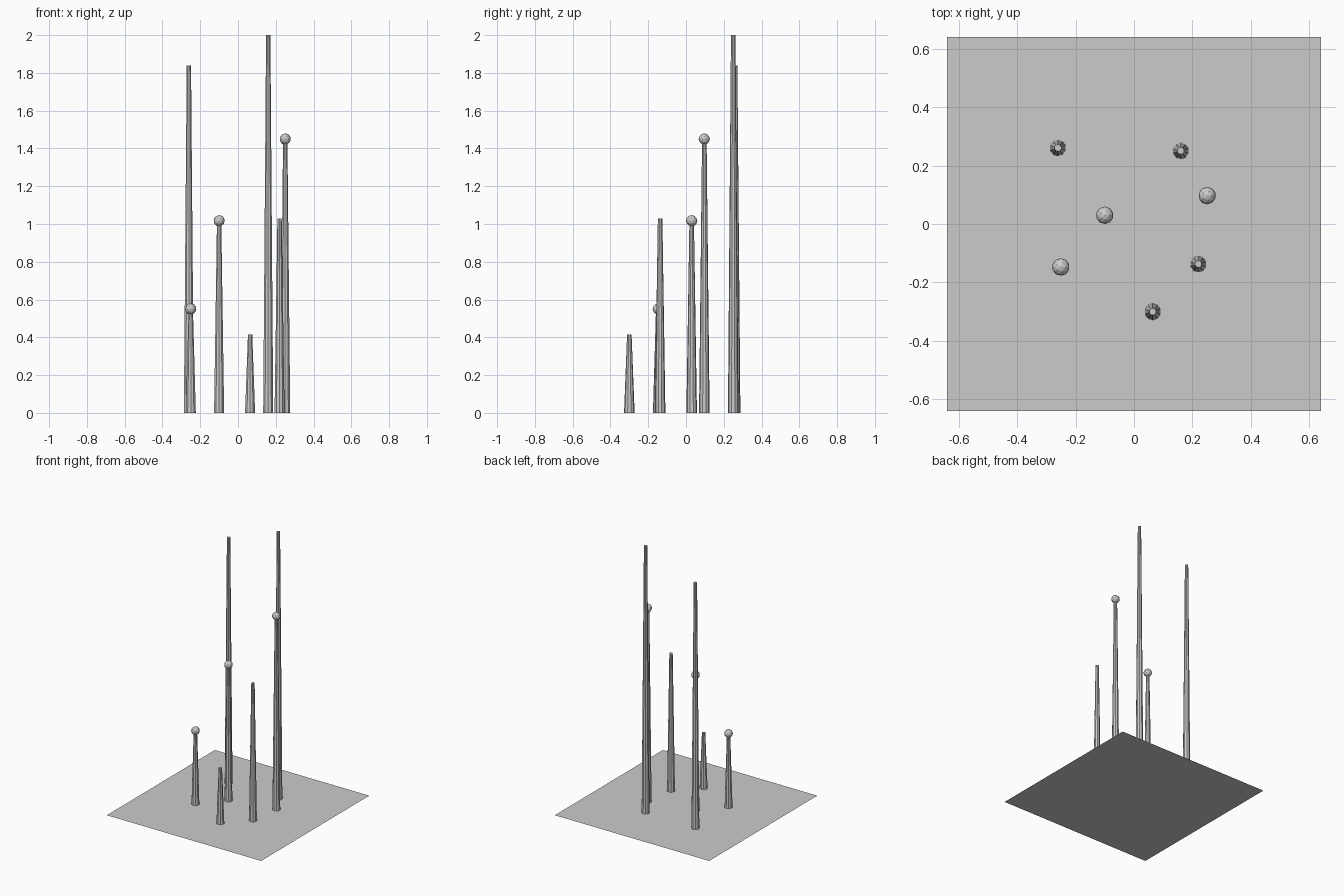
import bpy

if "Cube" in bpy.data.objects:
    bpy.data.objects.remove(bpy.data.objects["Cube"])

BASE_R, TOP_R, BALL_R = 0.028, 0.012, 0.03

# flat square base sheet
bpy.ops.mesh.primitive_plane_add(size=1.28)
bpy.context.object.name = "base_sheet"


def stalk(i, x, y, h):
    bpy.ops.mesh.primitive_cone_add(vertices=10, radius1=BASE_R, radius2=TOP_R,
                                    depth=h, location=(x, y, h / 2))
    bpy.context.object.name = f"stalk_{i}"


def ball(i, x, y, z):
    bpy.ops.mesh.primitive_ico_sphere_add(subdivisions=2, radius=BALL_R,
                                          location=(x, y, z))
    bpy.context.object.name = f"ball_tip_{i}"


# x, y, height, has ball tip
stalks = [
    (-0.26, 0.26, 1.84, False),
    (0.16, 0.25, 2.00, False),
    (0.25, 0.097, 1.45, True),
    (-0.10, 0.03, 1.017, True),
    (-0.25, -0.147, 0.55, True),
    (0.22, -0.137, 1.03, False),
    (0.064, -0.30, 0.415, False),
]
for i, (x, y, h, tipped) in enumerate(stalks, 1):
    stalk(i, x, y, h)
    if tipped:
        ball(i, x, y, h)
